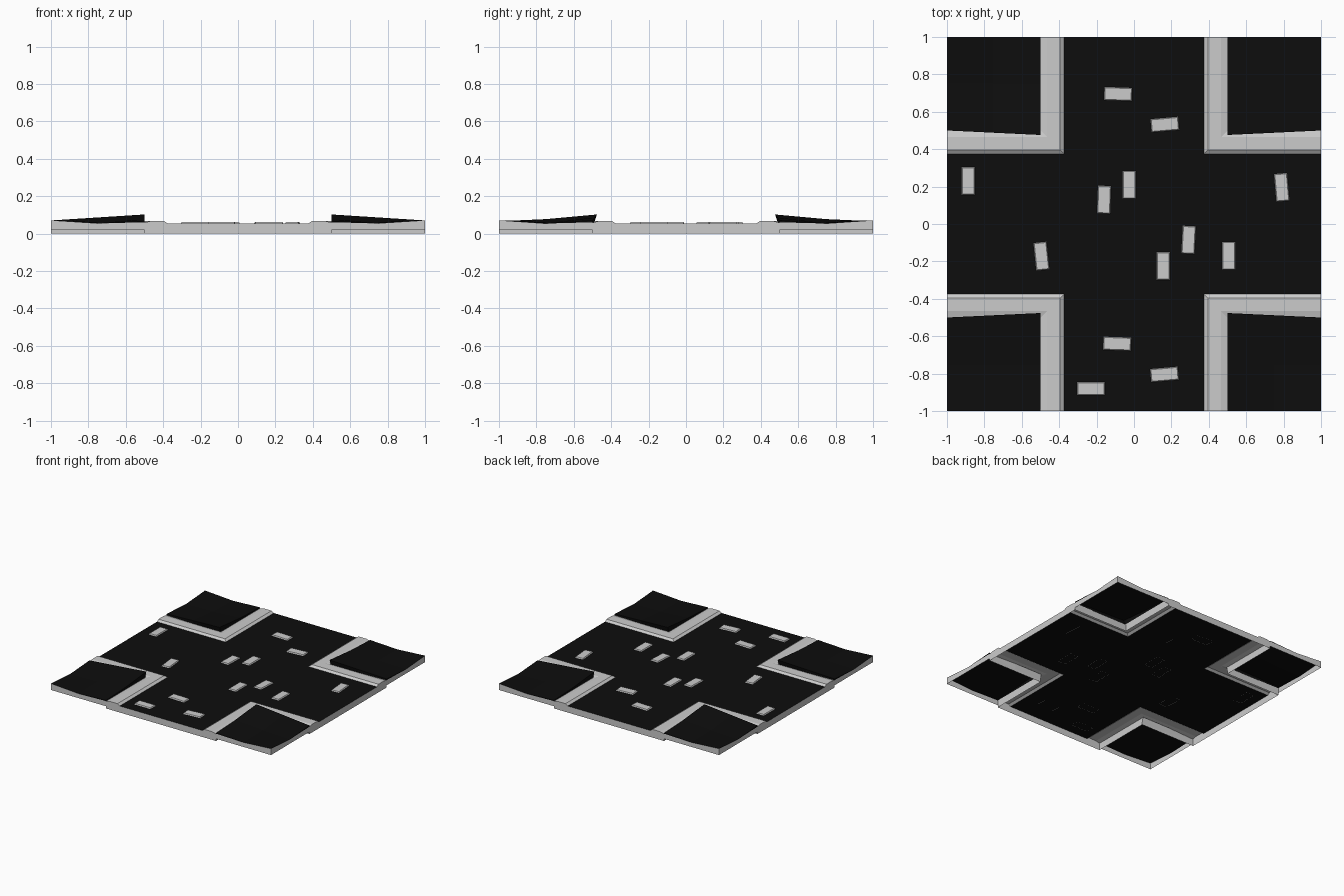
import bpy, bmesh
from math import radians
from mathutils import Matrix, Vector

if "Cube" in bpy.data.objects:
    bpy.data.objects.remove(bpy.data.objects["Cube"])

black = bpy.data.materials.new("black_surface")
black.diffuse_color = (0.004, 0.004, 0.004, 1)
black.use_nodes = True
black.node_tree.nodes["Principled BSDF"].inputs["Base Color"].default_value = black.diffuse_color
grey = bpy.data.materials.new("grey_surface")
grey.diffuse_color = (0.8, 0.8, 0.8, 1)
grey.use_nodes = True
grey.node_tree.nodes["Principled BSDF"].inputs["Base Color"].default_value = grey.diffuse_color


def make(name, verts, faces, mats=(), mirror=True, dark=None):
    me = bpy.data.meshes.new(name)
    me.from_pydata(verts, [], faces)
    ob = bpy.data.objects.new(name, me)
    bpy.context.collection.objects.link(ob)
    for m in mats:
        me.materials.append(m)
    if dark is not None:
        for p in me.polygons:
            p.material_index = 0 if p.index in dark else 1
    if mirror:
        m = ob.modifiers.new("four_corners", 'MIRROR')
        m.use_axis = (True, True, False)
        m.merge_threshold = 0.0001
    return ob


R, Z = 0.375, 0.053   # half road width, road height

# Cross-shaped road sheet (one quarter, mirrored)
make("road", [(0, 0, Z), (R, 0, Z), (1, 0, Z), (1, R, Z), (R, R, Z), (R, 1, Z), (0, 1, Z), (0, R, Z)],
     [(0, 1, 4, 7), (1, 2, 3, 4), (7, 4, 5, 6)], [black])

# L-shaped kerb swept around the corner, with its back wall
prof = [(R, Z), (0.395, 0.067), (0.465, 0.067), (0.5, 0.058), (0.5, 0)]
verts = [p for d, z in prof for p in ((1, d, z), (d, d, z), (d, 1, z))]
faces = []
for i in range(len(prof) - 1):
    for j in (0, 1):
        a = i * 3 + j
        faces.append((a, a + 3, a + 4, a + 1))
make("kerb", verts, faces)

# Outer side walls below the road ends and kerb ends
verts, faces = [], []
line = [(0, Z)] + prof[:4]
for swap in (False, True):
    base = len(verts)
    for d, z in line:
        for h in (0, z):
            verts.append((1, d, h) if swap else (d, 1, h))
    for i in range(len(line) - 1):
        a = base + 2 * i
        f = (a, a + 1, a + 3, a + 2)
        faces.append(f[::-1] if swap else f)
make("edge_wall", verts, faces)

# Corner plots: uneven 3 x 3 ground, black inner lip, grey skirt
height = [[0.102, 0.086, 0.07], [0.077, 0.06, 0.054], [0.066, 0.055, 0.071]]
edge_y = [0.476, 0.488, 0.5]
verts = []
for j in range(3):
    for i in range(3):
        verts.append((0.5 + 0.25 * i, edge_y[i] if j == 0 else 0.5 + 0.25 * j, height[j][i]))
faces = [(j * 3 + i, j * 3 + i + 1, j * 3 + i + 4, j * 3 + i + 3) for j in (0, 1) for i in (0, 1)]
ring = [0, 1, 2, 5, 8, 7, 6, 3]
dark = set(range(4))
for k, v in enumerate(ring):
    x, y, z = verts[v]
    inner = v in (0, 1, 2, 3, 6)
    verts.append((x, max(y, 0.49), min(z, 0.06) if inner else z - 0.0005))
for k, v in enumerate(ring):
    x, y, z = verts[v]
    verts.append((x, max(y, 0.5), 0.018))
for k in range(8):
    n = (k + 1) % 8
    dark.add(len(faces))
    faces.append((ring[n], ring[k], 9 + k, 9 + n))
    faces.append((9 + n, 9 + k, 17 + k, 17 + n))
make("corner_plot", verts, faces, [black, grey], dark=dark)

# Loose paving marks on the road: x, y, angle
marks = [(-0.085, 0.695, -2), (0.165, 0.532, 5), (-0.09, -0.64, -2), (0.163, -0.804, 5), (-0.23, -0.88, 0),
         (-0.886, 0.23, 90), (-0.16, 0.13, 88), (-0.026, 0.21, 90), (0.292, -0.085, 87), (0.157, -0.225, 90),
         (0.507, -0.17, 90), (-0.495, -0.172, 96), (0.79, 0.196, 95)]
for x, y, ang in marks:
    verts = []
    for w, h, z in ((0.075, 0.036, Z - 0.001), (0.07, 0.031, 0.062)):
        verts += [(-w, -h, z), (w, -h, z), (w, h, z), (-w, h, z)]
    faces = [(4, 5, 6, 7)] + [(k, (k + 1) % 4, (k + 1) % 4 + 4, k + 4) for k in range(4)]
    ob = make("paving_mark", verts, faces, mirror=False)
    ob.data.transform(Matrix.Translation(Vector((x, y, 0))) @ Matrix.Rotation(radians(ang), 4, 'Z'))
